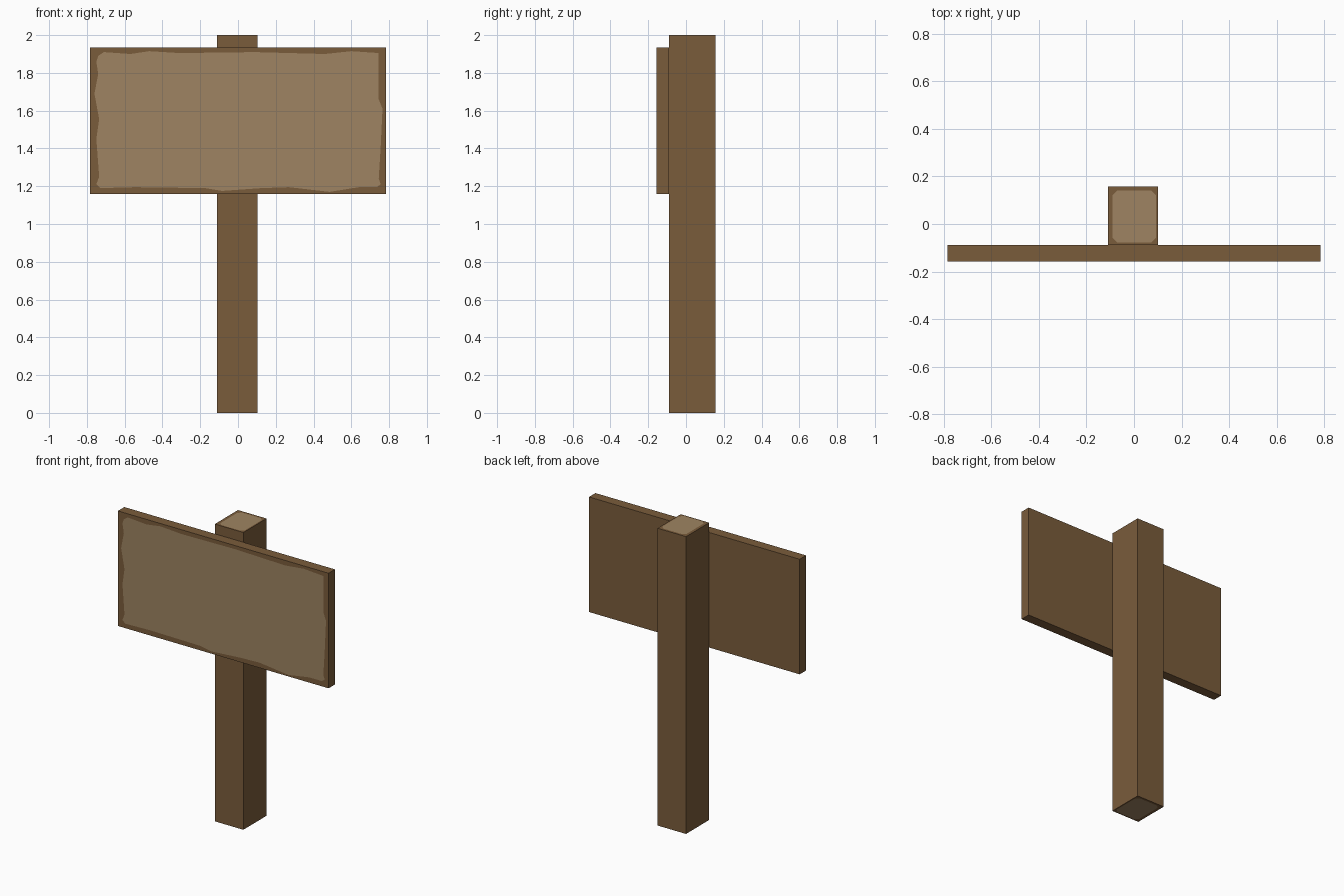
import bpy, bmesh
from mathutils import Vector

if "Cube" in bpy.data.objects:
    bpy.data.objects.remove(bpy.data.objects["Cube"])


def material(name, rgb):
    m = bpy.data.materials.new(name)
    m.diffuse_color = (*rgb, 1)
    m.use_nodes = True
    m.node_tree.nodes["Principled BSDF"].inputs["Base Color"].default_value = m.diffuse_color
    return m


DARK = material("dark wood", (0.195, 0.107, 0.044))
LIGHT = material("light wood", (0.342, 0.231, 0.122))


def box(name, lo, hi, patches):
    """Box whose faces facing the given directions get a flush light patch."""
    lo, hi = Vector(lo), Vector(hi)
    bm = bmesh.new()
    bmesh.ops.create_cube(bm, size=1)
    for v in bm.verts:
        v.co = (lo + hi) / 2 + v.co * (hi - lo)
    bm.normal_update()
    for direction, outline in patches:
        d = Vector(direction)
        face = max(bm.faces, key=lambda f: f.normal.dot(d) * (len(f.verts) == 4))
        rim = list(face.edges)
        bmesh.ops.delete(bm, geom=[face], context='FACES_ONLY')
        ring = [bm.verts.new(p) for p in outline]
        patch = bm.faces.new(ring)
        patch.normal_update()
        if patch.normal.dot(d) < 0:
            patch.normal_flip()
        patch.material_index = 1
        bmesh.ops.triangle_fill(bm, edges=rim + list(patch.edges), normal=d)
        bm.normal_update()
    bmesh.ops.recalc_face_normals(bm, faces=bm.faces)
    me = bpy.data.meshes.new(name)
    bm.to_mesh(me)
    bm.free()
    me.materials.append(DARK)
    me.materials.append(LIGHT)
    ob = bpy.data.objects.new(name, me)
    bpy.context.collection.objects.link(ob)


# post, with worn cut ends
x0, x1, y0, y1, c = -0.09, 0.092, -0.078, 0.141, 0.02
end = [(x0, y0 + c), (x0 + c, y0), (x1 - c, y0), (x1, y0 + c),
       (x1, y1 - c), (x1 - c, y1), (x0 + c, y1), (x0, y1 - c)]
box("post", (-0.11, -0.089, 0), (0.102, 0.157, 2),
    [((0, 0, 1), [(x, y, 2) for x, y in end]),
     ((0, 0, -1), [(x, y, 0) for x, y in end])])

# sign board, with a wavy worn panel on the front
wavy = [(-.74, 1.89), (-.71, 1.91), (-.57, 1.90), (-.47, 1.915), (-.31, 1.905),
        (.09, 1.91), (.46, 1.90), (.60, 1.915), (.745, 1.905), (.745, 1.66),
        (.765, 1.61), (.755, 1.40), (.745, 1.24), (.755, 1.21), (.735, 1.195),
        (.64, 1.195), (.485, 1.17), (.27, 1.195), (.125, 1.19), (-.085, 1.175),
        (-.175, 1.19), (-.545, 1.195), (-.73, 1.19), (-.75, 1.21), (-.735, 1.25),
        (-.75, 1.45), (-.735, 1.555), (-.76, 1.69), (-.74, 1.795), (-.75, 1.86)]
box("sign_board", (-0.784, -0.157, 1.16), (0.784, -0.089, 1.934),
    [((0, -1, 0), [(x, -0.157, z) for x, z in wavy])])
